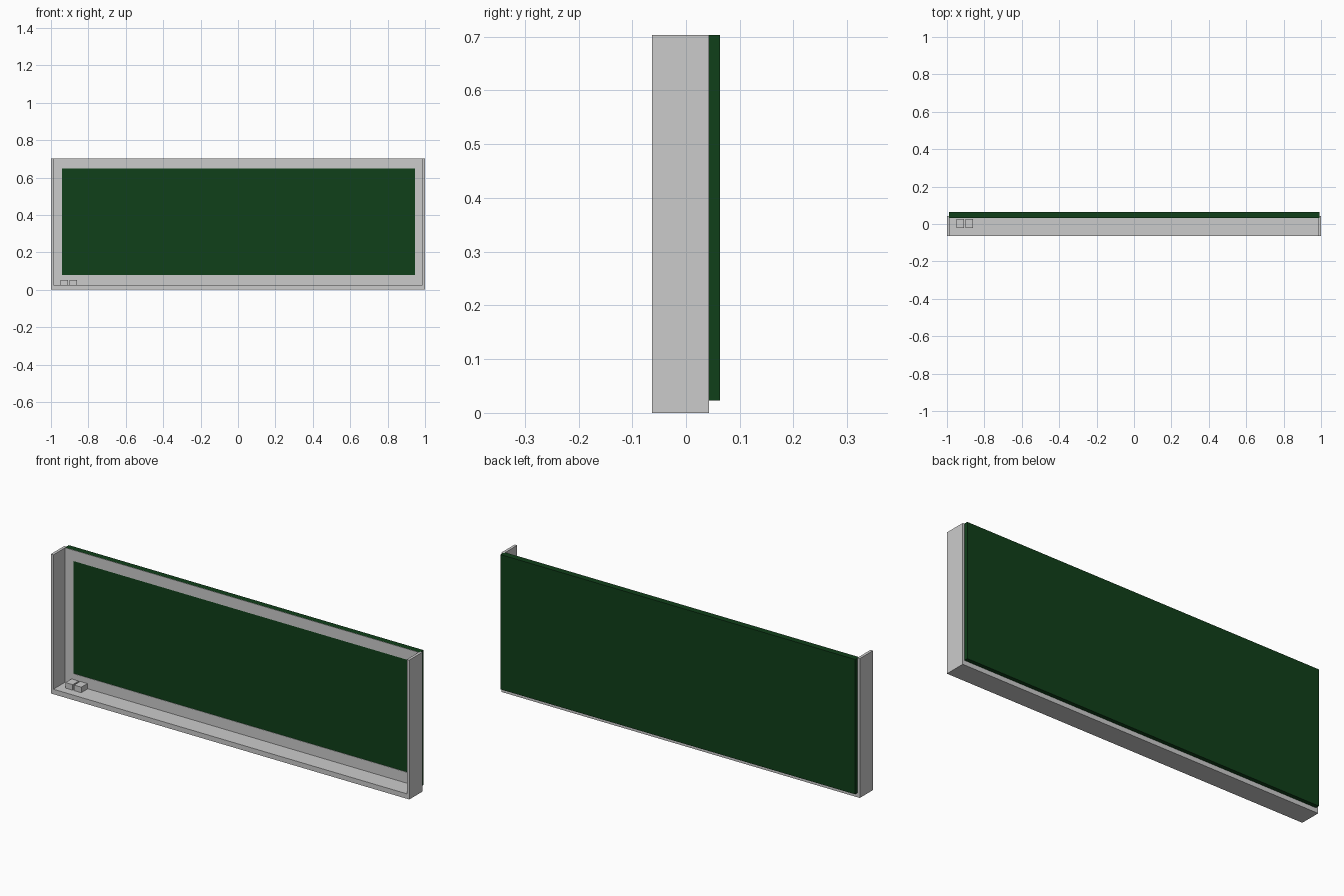
import bpy
import bmesh

if "Cube" in bpy.data.objects:
    bpy.data.objects.remove(bpy.data.objects["Cube"])


def box(name, x, y, z, mat=None):
    """Box from (min, max) ranges on each axis."""
    bm = bmesh.new()
    bmesh.ops.create_cube(bm, size=1)
    for v in bm.verts:
        v.co = [r[0] if c < 0 else r[1] for c, r in zip(v.co, (x, y, z))]
    me = bpy.data.meshes.new(name)
    bm.to_mesh(me)
    bm.free()
    ob = bpy.data.objects.new(name, me)
    bpy.context.collection.objects.link(ob)
    if mat:
        me.materials.append(mat)
    return ob


green = bpy.data.materials.new("board_green")
green.diffuse_color = (0.005, 0.05, 0.01, 1)
green.use_nodes = True
green.node_tree.nodes["Principled BSDF"].inputs["Base Color"].default_value = green.diffuse_color

TOP = 0.703
FRONT, BACK = -0.063, 0.043

# Writing board
box("board", (-0.988, 0.991), (0.033, 0.063), (0.023, TOP), green)

# Side panels and bottom tray
for side, x in (("left", (-1, -0.986)), ("right", (0.986, 1))):
    box(side + "_panel", x, (FRONT, BACK), (0, TOP))
box("chalk_tray", (-0.986, 0.986), (FRONT, BACK), (0, 0.025))

# Thin border around the writing area: one plate with an inset opening
x0, x1, z0, z1 = -0.986, 0.986, 0.025, TOP
u0, u1, w0, w1 = -0.941, 0.946, 0.08, 0.648
outer = [(x0, z0), (x1, z0), (x1, z1), (x0, z1)]
inner = [(u0, w0), (u1, w0), (u1, w1), (u0, w1)]
verts = [(x, 0.031, z) for x, z in outer + inner]
faces = [(i, (i + 1) % 4, 4 + (i + 1) % 4, 4 + i) for i in range(4)]
mesh = bpy.data.meshes.new("border")
mesh.from_pydata(verts, [], faces)
border = bpy.data.objects.new("border", mesh)
bpy.context.collection.objects.link(border)
solid = border.modifiers.new("thickness", "SOLIDIFY")
solid.thickness = 0.002
solid.offset = -1

# Two erasers on the tray
for i in range(2):
    x = -0.948 + i * 0.048
    box(f"eraser_{i + 1}", (x, x + 0.04), (-0.021, 0.027), (0.025, 0.053))
